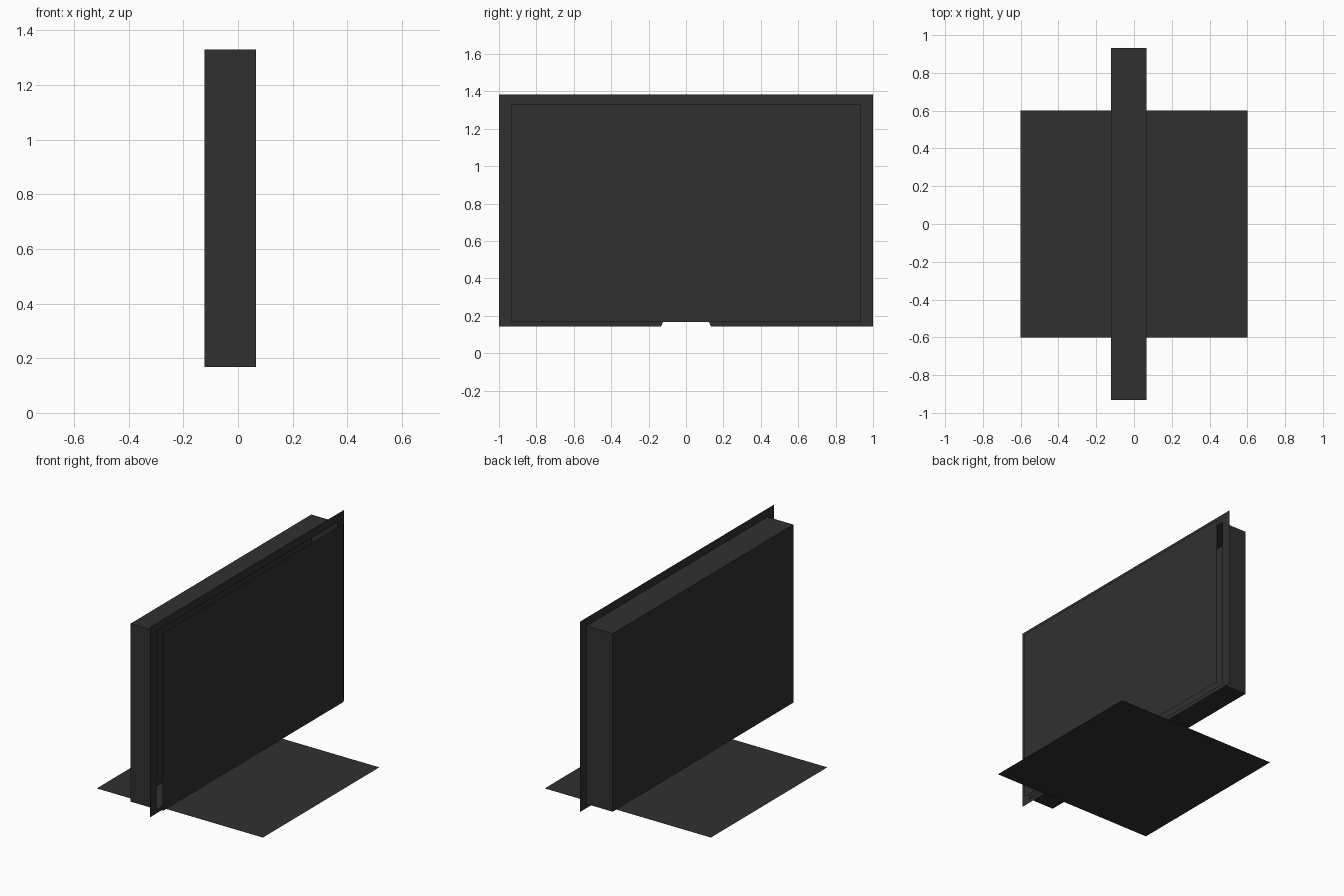
import bpy
import bmesh

cube = bpy.data.objects.get("Cube")
if cube:
    bpy.data.objects.remove(cube, do_unlink=True)

# One dark plastic colour for every part
plastic = bpy.data.materials.new("dark_grey_plastic")
plastic.use_nodes = True
colour = (0.03, 0.03, 0.03, 1)
plastic.diffuse_color = colour
bsdf = next(n for n in plastic.node_tree.nodes if n.type == 'BSDF_PRINCIPLED')
bsdf.inputs["Base Color"].default_value = colour

# Shared sizes
BACK_X, FRAME_X, SCREEN_X = -0.123, 0.065, 0.108
INNER_Y, INNER_LOW, INNER_TOP = 0.932, 0.168, 1.33
OUTER_Y, OUTER_LOW, OUTER_TOP = 1.0, 0.142, 1.384
BASE = 0.6


def add_object(name, bm):
    mesh = bpy.data.meshes.new(name)
    bm.to_mesh(mesh)
    bm.free()
    mesh.materials.append(plastic)
    obj = bpy.data.objects.new(name, mesh)
    bpy.context.collection.objects.link(obj)
    return obj


def sheet(name, points):
    bm = bmesh.new()
    bm.faces.new([bm.verts.new(p) for p in points])
    return add_object(name, bm)


# Flat square base on the ground
sheet("base_plate", [(-BASE, -BASE, 0), (BASE, -BASE, 0),
                     (BASE, BASE, 0), (-BASE, BASE, 0)])

# Screen panel floating just ahead of the frame
sheet("screen_panel", [(SCREEN_X, y, z) for y, z in (
    (-INNER_Y, INNER_LOW), (INNER_Y, INNER_LOW),
    (INNER_Y, INNER_TOP), (-INNER_Y, INNER_TOP))])

# Flat frame with a notch in its lower edge: half a profile, mirrored
half = [(0, INNER_TOP), (INNER_Y, INNER_TOP), (INNER_Y, INNER_LOW),
        (0.123, INNER_LOW), (0.134, OUTER_LOW), (OUTER_Y, OUTER_LOW),
        (OUTER_Y, OUTER_TOP), (0, OUTER_TOP)]
frame = sheet("screen_frame", [(FRAME_X, y, z) for y, z in half])
mirror = frame.modifiers.new("mirror", 'MIRROR')
mirror.use_axis = (False, True, False)

# Hollow rear housing, open towards the screen
bm = bmesh.new()
bmesh.ops.create_cube(bm, size=1)
bmesh.ops.scale(bm, verts=bm.verts, vec=(
    FRAME_X - BACK_X, 2 * INNER_Y, INNER_TOP - INNER_LOW))
bmesh.ops.translate(bm, verts=bm.verts, vec=(
    (FRAME_X + BACK_X) / 2, 0, (INNER_TOP + INNER_LOW) / 2))
bm.normal_update()
bmesh.ops.delete(bm, geom=[f for f in bm.faces if f.normal.x > 0.5],
                 context='FACES_ONLY')
add_object("rear_housing", bm)
